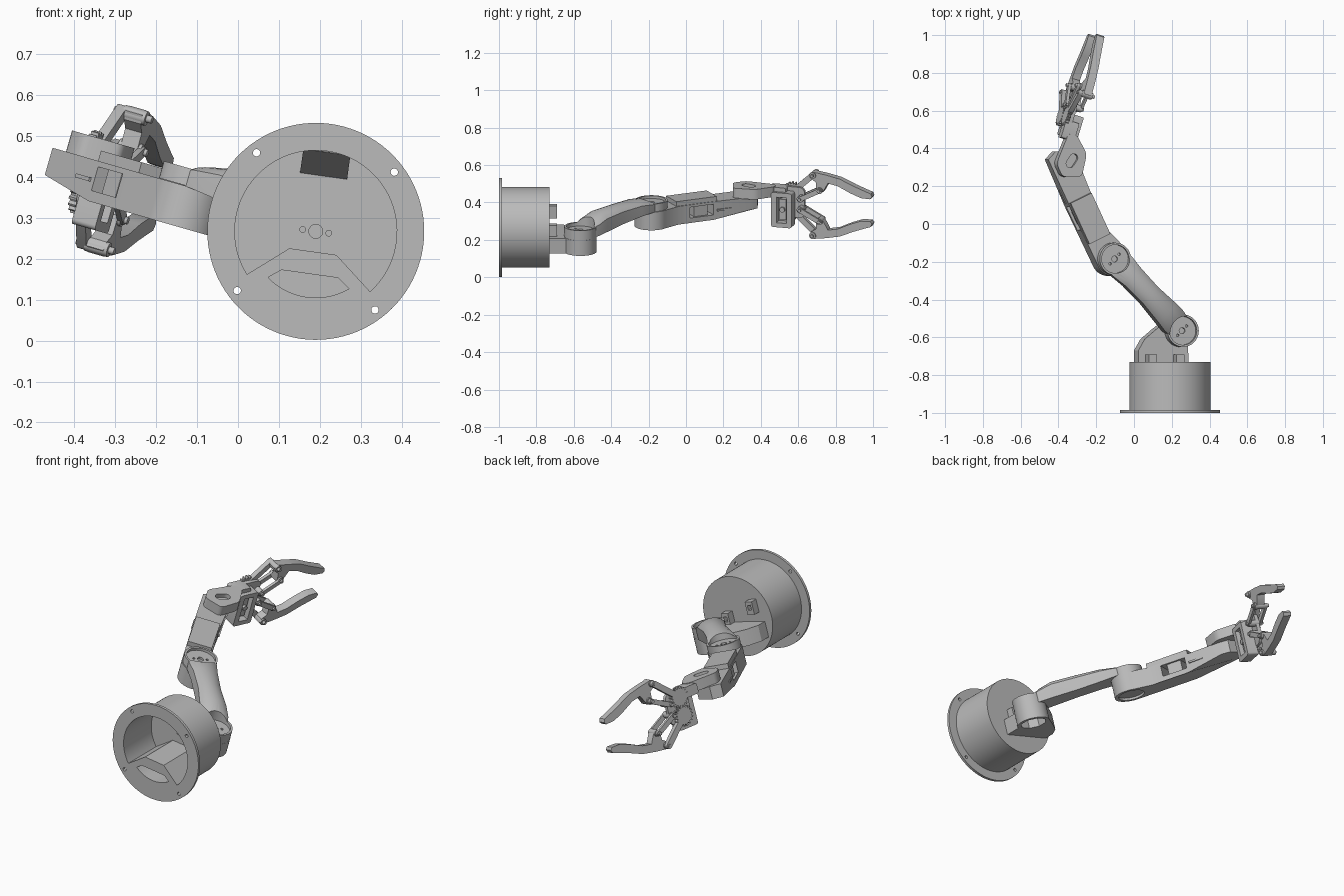
import bpy, bmesh
from math import sin, cos, pi, radians, atan2
from mathutils import Matrix, Vector

cube = bpy.data.objects.get("Cube")
if cube:
    bpy.data.objects.remove(cube, do_unlink=True)

grey = bpy.data.materials.new("plain_grey")
grey.use_nodes = True
grey.diffuse_color = (0.5, 0.5, 0.5, 1)
grey.node_tree.nodes["Principled BSDF"].inputs["Base Color"].default_value = (0.5, 0.5, 0.5, 1)
parts = []

# Frames: the base is rolled a little, the arm a little more
origin = Matrix.Translation((0.19, 0, 0.267))
BASE = origin @ Matrix.Rotation(radians(8), 4, 'Y') @ Matrix.Rotation(radians(90), 4, 'X')
ARM = origin @ Matrix.Rotation(radians(16), 4, 'Y')
SHOULDER, ELBOW = Vector((0.066, -0.565)), Vector((-0.318, -0.185))


def planar_frame(start, direction):
    turn = atan2(direction[1], direction[0])
    return ARM @ Matrix.Translation((start[0], start[1], 0)) @ Matrix.Rotation(turn, 4, 'Z')


FORE = planar_frame(ELBOW, (-0.431, 0.902))
GRIP = (planar_frame((-0.54, 0.56), (0.3, 0.954)) @ Matrix.Translation((0, 0, -0.016))
        @ Matrix.Rotation(radians(90), 4, 'X'))


def arc(c, r, a0=0, a1=360, n=48):
    closed = abs(a1 - a0) >= 360
    steps = n if closed else n - 1
    angles = [radians(a0 + (a1 - a0) * i / steps) for i in range(n)]
    return [(c[0] + r * cos(a), c[1] + r * sin(a)) for a in angles]


def rect(x0, x1, y0, y1):
    return [(x0, y0), (x1, y0), (x1, y1), (x0, y1)]


def capsule(p, q, r):
    a = atan2(q[1] - p[1], q[0] - p[0]) * 180 / pi
    return arc(q, r, a - 90, a + 90, 12) + arc(p, r, a + 90, a + 270, 12)


def finish(name, bm, frame):
    bmesh.ops.recalc_face_normals(bm, faces=bm.faces)
    mesh = bpy.data.meshes.new(name)
    bm.to_mesh(mesh)
    bm.free()
    ob = bpy.data.objects.new(name, mesh)
    ob.matrix_world = frame
    mesh.materials.append(grey)
    bpy.context.collection.objects.link(ob)
    parts.append(ob)
    return ob


def prism(name, outline, z0, z1, frame, bevel=0, tweak=None):
    bm = bmesh.new()
    low = [bm.verts.new((x, y, z0)) for x, y in outline]
    high = [bm.verts.new((x, y, z1)) for x, y in outline]
    bm.faces.new(low[::-1])
    bm.faces.new(high)
    for i in range(len(low)):
        j = (i + 1) % len(low)
        bm.faces.new((low[i], low[j], high[j], high[i]))
    if tweak:
        for v in bm.verts:
            tweak(v.co)
    if bevel:
        bm.normal_update()
        upright = [e for e in bm.edges if abs(e.verts[0].co.z - e.verts[1].co.z) > 0.01]
        bmesh.ops.bevel(bm, geom=upright, offset=bevel, segments=4, affect='EDGES', profile=0.5)
    return finish(name, bm, frame)


def cut(ob, outline, z0, z1, frame):
    """Subtract a prism and bake the result."""
    tool = prism("cutter", outline, z0, z1, frame)
    tool.hide_render = True
    mod = ob.modifiers.new("cut", 'BOOLEAN')
    mod.operation, mod.object, mod.solver = 'DIFFERENCE', tool, 'EXACT'
    bpy.context.view_layer.update()
    graph = bpy.context.evaluated_depsgraph_get()
    mesh = bpy.data.meshes.new_from_object(ob.evaluated_get(graph))
    ob.modifiers.clear()
    ob.data = mesh
    parts.remove(tool)
    bpy.data.objects.remove(tool, do_unlink=True)


# Base: flange and hollow drum with a wedge-topped lower block
flange = prism("base_flange", arc((0, 0), 0.265, n=96), 0.985, 1.0, BASE)
drum = prism("base_drum", arc((0, 0), 0.215, n=96), 0.73, 0.99, BASE)
cavity = arc((0, 0), 0.198, -40, 220, 64) + [(-0.058, -0.05), (0.058, -0.05)]
side_pocket = arc((0, 0), 0.162, 232, 308, 16) + [(0.07, -0.105), (-0.07, -0.105)]
for ob in (flange, drum):
    cut(ob, cavity, 0.755, 1.05, BASE)
    cut(ob, side_pocket, 0.78, 1.05, BASE)
for sx in (-1, 1):
    for sy in (-1, 1):
        cut(flange, arc((0.17 * sx, 0.17 * sy), 0.009, n=16), 0.9, 1.05, BASE)
for x, r in ((0, 0.017), (-0.032, 0.007), (0.032, 0.007)):
    cut(drum, arc((x, 0), r, n=20), 0.74, 0.8, BASE)
socket = BASE @ Matrix.Rotation(radians(-90), 4, 'X')
cut(drum, rect(-0.03, 0.03, 0.82, 0.92), -0.09, 0, socket)


def slope(co):
    if co.z > 0.9 and co.y < 0.17:
        co.y = 0.195


prism("cavity_ramp", rect(-0.058, 0.058, 0.135, 0.197), 0.75, 0.94, BASE, tweak=slope)

# Shoulder bracket and the two little posts behind the drum
bracket = prism("shoulder_bracket", arc(SHOULDER, 0.087, -60, 135, 32)
                + [(-0.07, -0.56), (-0.13, -0.61), (-0.165, -0.67), (-0.165, -0.735), (0.11, -0.735)],
                -0.115, -0.03, ARM)
cut(bracket, arc(SHOULDER, 0.07, 22.5, 382.5, 8), -0.15, -0.055, ARM)
for x, w in ((-0.12, 0.06), (0.05, 0.0)):
    post = prism("cable_post", rect(x - 0.022, x + 0.022, -0.74, -0.69), w - 0.04, w + 0.03, ARM)
    cut(post, rect(x - 0.01, x + 0.01, -0.73, -0.68), w - 0.015, w + 0.012, ARM)

# Upper arm: lofted body with a flat underside, and a cupped disc at both ends
axis = ELBOW - SHOULDER
across = Vector((-axis.y, axis.x)).normalized()
bm = bmesh.new()
rings = []
for t, half, low, high in ((0, .06, -.03, .03), (.13, .074, -.028, .06), (.25, .07, -.02, .085),
                           (.5, .06, -.005, .092), (.75, .064, .01, .092), (.9, .074, .018, .08), (1, .06, .02, .06)):
    ring = []
    for i in range(24):
        a = 2 * pi * i / 24
        p = SHOULDER + axis * t + across * half * max(-1, min(1, 1.15 * cos(a)))
        mid = low + (high - low) * 0.4
        h = mid + sin(a) * (high - mid) if sin(a) > 0 else mid - (mid - low) * min(1, -2.5 * sin(a))
        ring.append(bm.verts.new((p.x, p.y, h)))
    rings.append(ring)
for r0, r1 in zip(rings, rings[1:]):
    for i in range(24):
        j = (i + 1) % 24
        bm.faces.new((r0[i], r0[j], r1[j], r1[i]))
bm.faces.new(rings[0])
bm.faces.new(rings[-1][::-1])
body = finish("upper_arm", bm, ARM)
for name, c, low, floor, rim in (("shoulder", SHOULDER, -0.03, 0.005, 0.025),
                                 ("elbow", ELBOW, 0.02, 0.048, 0.063)):
    disc = prism(name + "_cup", arc(c, 0.086), low, rim, ARM)
    for ob in (body, disc):
        cut(ob, arc(c, 0.075), floor, 0.2, ARM)
        cut(ob, arc(c, 0.016, n=20), floor - 0.012, 0.2, ARM)
        for s in (-1, 1):
            cut(ob, arc(c + across * 0.035 * s, 0.007, n=12), floor - 0.012, 0.2, ARM)


# Forearm: elbow end, boxy body with a side window and a raised cover
def taper(co):
    if co.z < -0.05 and co.x > 0.4:
        co.z = -0.05


forearm = prism("forearm", arc((0, 0), 0.09, 90, 300, 32)
                + [(0.14, -0.043), (0.35, -0.04), (0.56, -0.05), (0.61, -0.04), (0.65, 0.04),
                   (0.628, 0.095), (0.35, 0.095)], -0.082, 0.019, FORE, tweak=taper)
cut(forearm, rect(0.21, 0.35, -0.2, 0.2), -0.055, 0.005, FORE)
cut(forearm, arc((0, 0), 0.07, 0, 360, 32), -0.1, -0.07, FORE)
prism("servo_insert", rect(0.24, 0.32, -0.025, 0.08), -0.06, 0.01, FORE)
prism("forearm_cover", rect(0.13, 0.37, -0.037, 0.09), 0.015, 0.045, FORE)
for y in (-0.044, 0.094):
    prism("forearm_rib", rect(0.37, 0.45, y - 0.006, y + 0.006), -0.035, -0.025, FORE)

# Wrist: rounded slab with a recessed slot
wrist = prism("wrist_plate", [(-0.645, 0.32), (-0.612, 0.25), (-0.506, 0.25), (-0.478, 0.37),
                              (-0.535, 0.475), (-0.578, 0.48)], 0.017, 0.073, ARM, bevel=0.02)
cut(wrist, capsule((-0.57, 0.32), (-0.55, 0.35), 0.022), 0.05, 0.1, ARM)
prism("wrist_link", rect(-0.12, -0.02, 0.03, 0.085), -0.045, 0.03, GRIP, bevel=0.01)

# Gripper palm and servo frame
prism("palm_plate", rect(-0.06, 0.075, -0.085, 0.085), -0.028, -0.008, GRIP, bevel=0.03)
frame = prism("servo_frame", rect(-0.095, 0.02, -0.13, 0.062), -0.012, 0.05, GRIP, bevel=0.012)
cut(frame, rect(-0.065, -0.008, -0.105, 0.037), 0.0, 0.1, GRIP)
prism("gripper_servo", rect(-0.055, -0.018, -0.09, 0.022), -0.005, 0.03, GRIP)
prism("servo_shaft", arc((-0.036, -0.034), 0.014, n=20), 0.0, 0.042, GRIP)

# Gears, links, pins and claws, mirrored above and below the palm
tooth = [(0.044, 0), (0.044, 0.3), (0.055, 0.45), (0.055, 0.75)]
claw = [(.11, .172), (.13, .186), (.2, .176), (.28, .16), (.36, .126), (.42, .104), (.455, .092), (.462, .075),
        (.452, .062), (.4, .064), (.34, .086), (.27, .119), (.215, .13), (.19, .085), (.165, .07),
        (.15, .08), (.147, .13), (.118, .15)]
for side, s in (("upper", 1), ("lower", -1)):
    hub, knuckle = (0, 0.05 * s), (0.13, 0.167 * s)
    inner, heel = (0.06, 0.03 * s), (0.168, 0.086 * s)
    gear_points = []
    for i in range(18):
        for r, k in tooth:
            a = 2 * pi * (i + k + (0.5 if s < 0 else 0)) / 18
            gear_points.append((r * cos(a), hub[1] + r * sin(a)))
    gear = prism(side + "_gear", gear_points, -0.05, -0.03, GRIP)
    cut(gear, arc(hub, 0.009, n=16), -0.1, 0, GRIP)
    prism(side + "_claw", [(x, y * s) for x, y in claw], -0.022, 0.022, GRIP)
    for low, high in ((-0.046, -0.03), (0.022, 0.036)):
        prism(side + "_inner_link", capsule(inner, heel, 0.013), low, high, GRIP)
    prism(side + "_outer_link", capsule(hub, knuckle, 0.016), -0.05, -0.024, GRIP)
    for c in (knuckle, heel, inner):
        prism(side + "_pin", arc(c, 0.018, n=24), -0.03, 0.03, GRIP)
        prism(side + "_pin_head", arc(c, 0.009, n=16), -0.056, 0.044, GRIP)

# Smooth curved walls, keep edges sharp
bpy.ops.object.select_all(action='DESELECT')
for ob in parts:
    ob.select_set(True)
bpy.context.view_layer.objects.active = parts[0]
bpy.ops.object.shade_smooth_by_angle(angle=radians(30))
